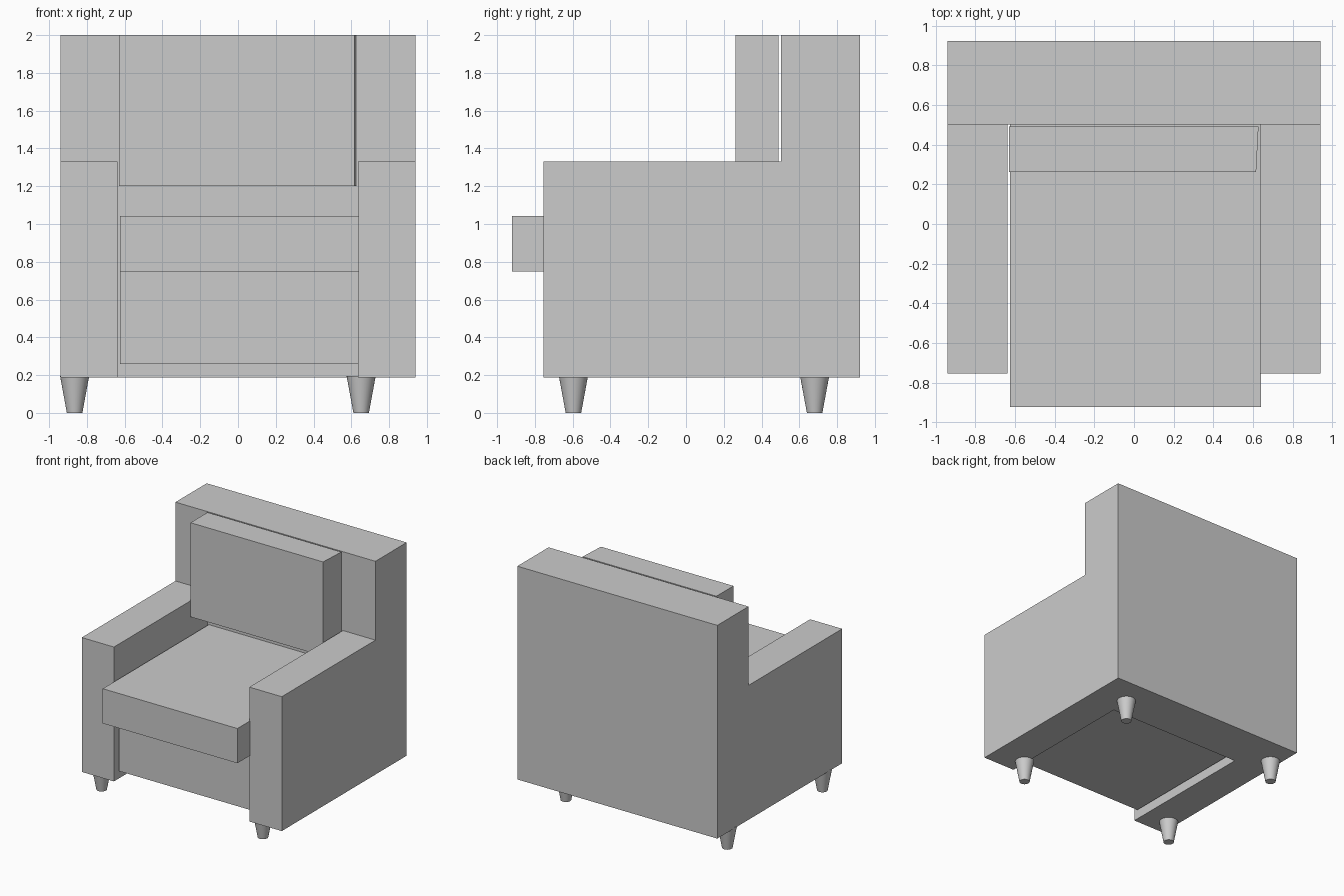
import bpy
import bmesh
import math

if "Cube" in bpy.data.objects:
    bpy.data.objects.remove(bpy.data.objects["Cube"])


def block(name, x, y, z, taper=0.0):
    """Box from axis ranges; taper pulls in the front right edge."""
    bm = bmesh.new()
    bmesh.ops.create_cube(bm, size=1)
    for v in bm.verts:
        front_right = v.co.x > 0 and v.co.y < 0
        for i, r in enumerate((x, y, z)):
            v.co[i] = r[1] if v.co[i] > 0 else r[0]
        if front_right:
            v.co.x -= taper
    me = bpy.data.meshes.new(name)
    bm.to_mesh(me)
    bm.free()
    ob = bpy.data.objects.new(name, me)
    bpy.context.collection.objects.link(ob)
    return ob


# Frame: backrest, arms and recessed base
block("backrest", (-0.94, 0.94), (0.503, 0.922), (0.188, 2.0))
block("left_arm", (-0.94, -0.638), (-0.755, 0.503), (0.188, 1.33))
block("right_arm", (0.635, 0.94), (-0.755, 0.503), (0.188, 1.33))
block("base", (-0.626, 0.635), (-0.705, 0.503), (0.26, 0.75))

# Cushions
block("seat_cushion", (-0.626, 0.64), (-0.922, 0.503), (0.748, 1.043))
block("back_cushion", (-0.63, 0.628), (0.262, 0.491), (1.2, 2.0), taper=0.012)

# Tapered round legs
for side, x in (("left", -0.865), ("right", 0.652)):
    for end, y in (("front", -0.596), ("back", 0.681)):
        bpy.ops.mesh.primitive_cone_add(vertices=32, radius1=0.041, radius2=0.077,
                                        depth=0.195, location=(x, y, 0.0975))
        leg = bpy.context.object
        leg.name = f"{end}_{side}_leg"
        bpy.ops.object.shade_smooth_by_angle(angle=math.radians(30))
